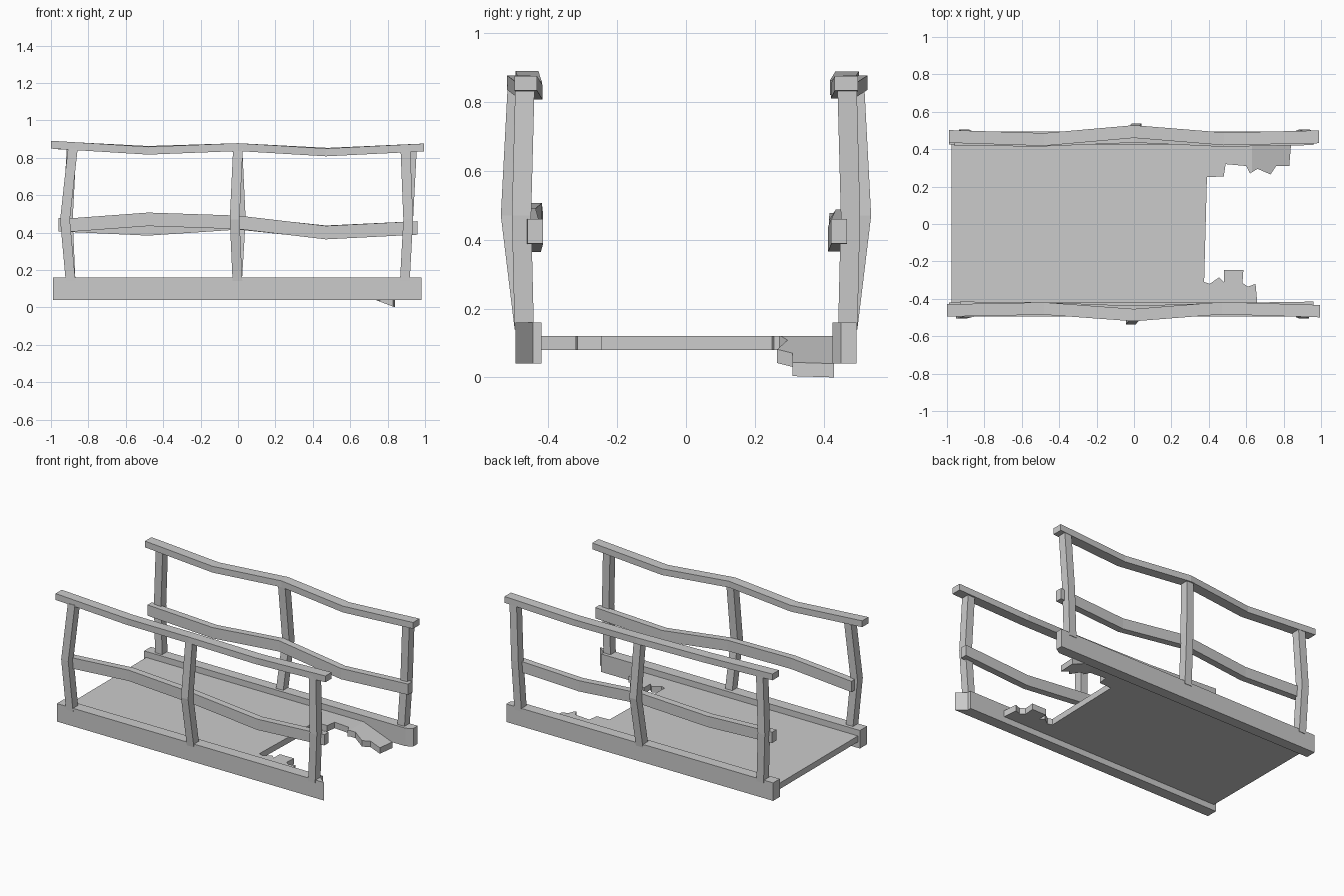
import bpy, bmesh


def finish(name, bm):
    bmesh.ops.recalc_face_normals(bm, faces=bm.faces)
    me = bpy.data.meshes.new(name)
    bm.to_mesh(me)
    bm.free()
    ob = bpy.data.objects.new(name, me)
    bpy.context.collection.objects.link(ob)
    return ob


def timber(name, pts, a, b, axis):
    """Square-cut timber swept through centre points, sections normal to axis."""
    bm = bmesh.new()
    rings = []
    for x, y, z in pts:
        ring = []
        for s, t in ((-1, -1), (1, -1), (1, 1), (-1, 1)):
            off = (0, s * a / 2, t * b / 2) if axis == 'X' else (s * a / 2, t * b / 2, 0)
            ring.append(bm.verts.new((x + off[0], y + off[1], z + off[2])))
        rings.append(ring)
    for r, q in zip(rings, rings[1:]):
        for i in range(4):
            j = (i + 1) % 4
            bm.faces.new((r[i], r[j], q[j], q[i]))
    bm.faces.new(rings[0])
    bm.faces.new(rings[-1])
    return finish(name, bm)


def slab(outline, z0, z1):
    """Plan outline extruded upward."""
    bm = bmesh.new()
    f = bm.faces.new([bm.verts.new((x, y, z0)) for x, y in outline])
    ext = bmesh.ops.extrude_face_region(bm, geom=[f])
    for v in ext['geom']:
        if isinstance(v, bmesh.types.BMVert):
            v.co.z = z1
    return bm


# Side beams with obliquely cut ends
finish("front_beam", slab([(-0.99, -0.495), (0.98, -0.495), (0.92, -0.445),
                           (0.92, -0.42), (-0.99, -0.42)], 0.04, 0.16))
finish("back_beam", slab([(-0.99, 0.495), (0.98, 0.495), (0.98, 0.45),
                          (0.94, 0.425), (-0.99, 0.425)], 0.04, 0.16))

# Broken deck, with the torn back strip sagging down
deck = slab([(-0.975, -0.43), (0.66, -0.43), (0.65, -0.32), (0.61, -0.335), (0.58, -0.315),
             (0.585, -0.245), (0.48, -0.245), (0.48, -0.31), (0.455, -0.285), (0.405, -0.32),
             (0.375, -0.31), (0.39, 0.25), (0.48, 0.255), (0.49, 0.32), (0.6, 0.31),
             (0.62, 0.27), (0.66, 0.295), (0.73, 0.265), (0.76, 0.31), (0.83, 0.31),
             (0.84, 0.43), (-0.975, 0.43)], 0.08, 0.12)
bmesh.ops.bisect_plane(deck, geom=deck.verts[:] + deck.edges[:] + deck.faces[:],
                       plane_co=(0.63, 0, 0), plane_no=(1, 0, 0))
for v in deck.verts:
    if v.co.x > 0.63 and v.co.y > 0:
        v.co.z -= 0.38 * (v.co.x - 0.63)
finish("deck", deck)

# Posts: x at the foot, knee and head
post_x = {
    "front": {"left": (-0.895, -0.925, -0.883), "middle": (-0.003, -0.018, 0.0),
              "right": (0.892, 0.91, 0.895)},
    "back": {"left": (-0.895, -0.91, -0.89), "middle": (-0.005, 0.015, -0.003),
             "right": (0.892, 0.91, 0.93)},
}
for side, s in (("front", -1), ("back", 1)):
    for place, xs in post_x[side].items():
        ys = (0.47, 0.51, 0.49) if place == "middle" else (0.47, 0.478, 0.468)
        timber(f"{side}_{place}_post",
               [(x, s * y, z) for x, y, z in zip(xs, ys, (0.14, 0.47, 0.85))],
               0.052, 0.056, 'Z')

# Crooked handrails and mid rails
timber("front_handrail", [(-1.0, -0.462, 0.87), (-0.48, -0.452, 0.838), (0, -0.487, 0.857),
                          (0.47, -0.45, 0.829), (0.995, -0.466, 0.855)], 0.066, 0.042, 'X')
timber("back_handrail", [(-0.99, 0.468, 0.868), (-0.48, 0.452, 0.842), (0, 0.494, 0.857),
                         (0.48, 0.455, 0.832), (0.99, 0.466, 0.855)], 0.068, 0.042, 'X')
timber("front_mid_rail", [(-0.93, -0.438, 0.438), (-0.48, -0.442, 0.471), (0, -0.46, 0.455),
                          (0.47, -0.445, 0.4), (0.96, -0.438, 0.425)], 0.046, 0.072, 'X')
timber("back_mid_rail", [(-0.96, 0.44, 0.442), (-0.48, 0.438, 0.42), (0, 0.458, 0.452),
                         (0.47, 0.436, 0.402), (0.96, 0.445, 0.425)], 0.046, 0.072, 'X')
